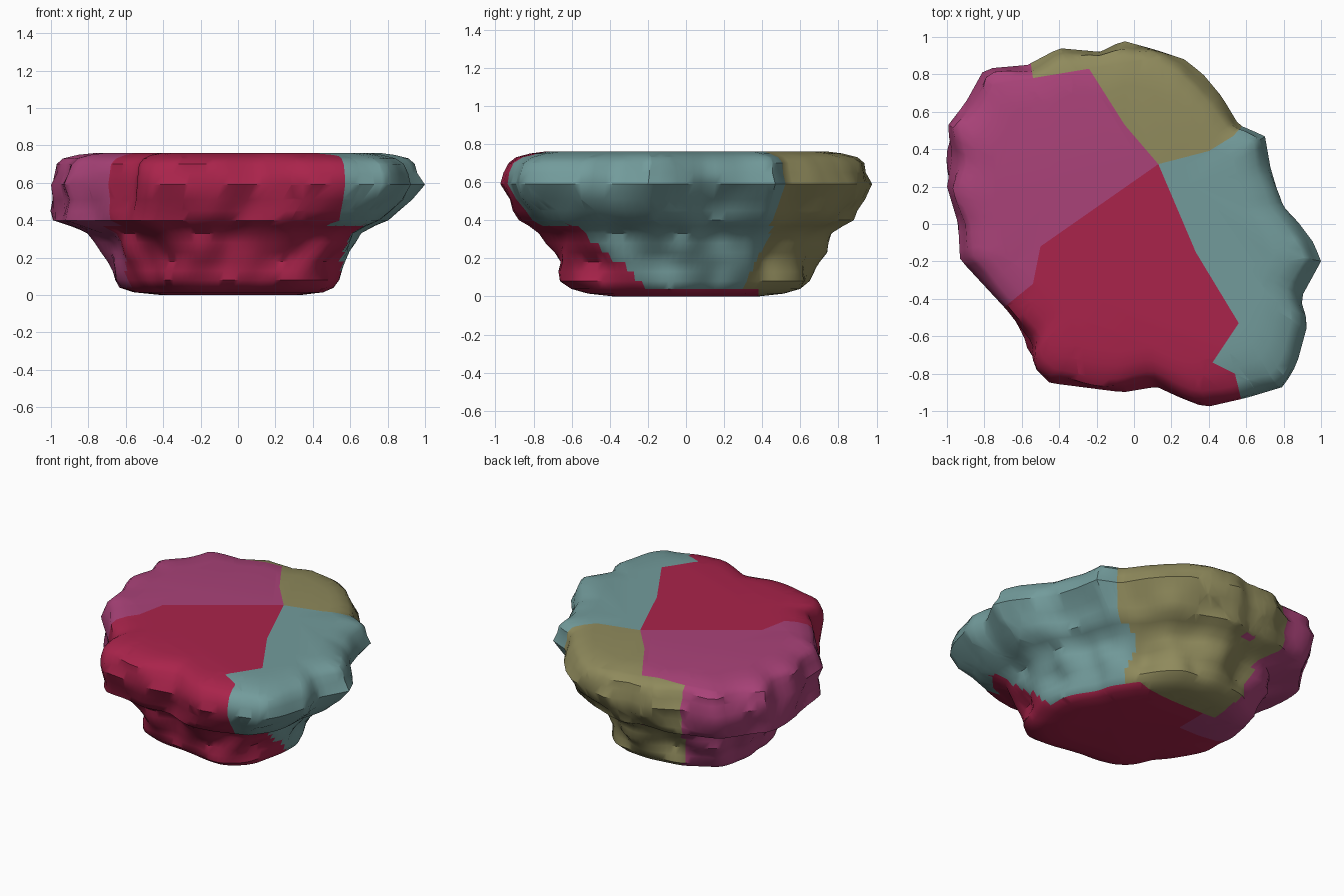
import bpy, bmesh, math
from mathutils import Vector, noise

cube = bpy.data.objects.get("Cube")
if cube:
    bpy.data.objects.remove(cube, do_unlink=True)

COLUMNS = 128
LEDGE = 0.38          # height where the wide slab meets the narrow foot
RED, PINK, TEAL, OLIVE = range(4)


def make_material(name, rgb):
    material = bpy.data.materials.new(name)
    material.use_nodes = True
    material.diffuse_color = (*rgb, 1)
    material.node_tree.nodes["Principled BSDF"].inputs["Base Color"].default_value = (*rgb, 1)
    return material


# Widest outline of the rock, seen from above
OUTLINE = [(1, -.2), (.96, -.1), (.87, .02), (.79, .1), (.73, .3), (.7, .47), (.56, .53),
           (.47, .68), (.37, .8), (.27, .88), (.12, .93), (-.06, .98), (-.18, .92),
           (-.4, .94), (-.57, .85), (-.8, .83), (-.9, .65), (-1, .52), (-.97, .37),
           (-1, .2), (-.94, 0), (-.93, -.19), (-.68, -.46), (-.54, -.64), (-.54, -.76),
           (-.45, -.85), (-.06, -.9), (.12, -.87), (.25, -.93), (.38, -.98), (.6, -.93),
           (.8, -.87), (.87, -.75), (.93, -.53), (.89, -.4)]

# Rings from the base up: height, x scale, y scale, x shift, bump size
RINGS = [(0, .38, .4, -.03, 0), (.015, .52, .54, -.04, 0), (.04, .59, .63, -.05, .02),
         (.08, .62, .68, -.05, .04), (.13, .63, .69, -.05, .06), (.18, .64, .7, -.05, .08),
         (.23, .67, .73, -.05, .08), (.28, .7, .75, -.05, .07), (.33, .74, .78, -.06, .06),
         (.37, .83, .85, -.07, .04), (.4, .91, .91, -.08, .03), (.45, .93, .94, -.06, .05),
         (.51, .96, .97, -.03, .04), (.59, 1, 1, 0, 0), (.65, .98, .98, 0, .03),
         (.7, .96, .96, -.01, .03), (.73, .92, .92, -.01, .02), (.75, .84, .84, -.01, .01),
         (.76, .76, .76, 0, 0)]

# Colour borders on the top, each running outward from one shared point
HUB = (.13, .32)
PINK_RED = [HUB, (-.5, -.12), (-.54, -.32), (-.7, -.45), (-1.3, -.55)]
RED_TEAL = [HUB, (.33, -.15), (.56, -.53), (.42, -.74), (.54, -.8), (.66, -1.3)]
TEAL_OLIVE = [HUB, (.4, .39), (.53, .47), (1.2, 1.2)]
OLIVE_PINK = [HUB, (-.05, .53), (-.24, .83), (-.54, .78), (-.62, 1.3)]
AREAS = {PINK: PINK_RED + [(-2, 2)] + OLIVE_PINK[:0:-1],
         TEAL: RED_TEAL + [(2, -2), (2, 2)] + TEAL_OLIVE[:0:-1],
         OLIVE: TEAL_OLIVE + [(0, 2)] + OLIVE_PINK[:0:-1]}


def sample_outline(angle):
    """Distance from the middle to the outline in one direction."""
    dx, dy = math.cos(angle), math.sin(angle)
    best = 0
    for (ax, ay), (bx, by) in zip(OUTLINE, OUTLINE[1:] + OUTLINE[:1]):
        ex, ey = bx - ax, by - ay
        det = dx * ey - dy * ex
        if abs(det) < 1e-9:
            continue
        distance = (ax * ey - ay * ex) / det
        along = (ax * dy - ay * dx) / det
        if -1e-6 <= along <= 1 + 1e-6:
            best = max(best, distance)
    return best


def inside(x, y, polygon):
    odd = False
    for (ax, ay), (bx, by) in zip(polygon, polygon[1:] + polygon[:1]):
        if (ay > y) != (by > y) and x < ax + (y - ay) * (bx - ax) / (by - ay):
            odd = not odd
    return odd


def pick_colour(face):
    x, y, z = face.calc_center_median_weighted()
    if z > LEDGE:
        for colour, polygon in AREAS.items():
            if inside(x, y, polygon):
                return colour
        return RED
    if z < .045:                                   # underside
        if y > .38 and x > -.35:
            return OLIVE
        return PINK if y > .15 and x < -.25 else RED
    if x > 0 and y < .3 + .5 * (z - .05):          # foot, left side
        return TEAL if y > -.2 - 1.2 * (z - .05) and x > .2 else RED
    if y > .1 and .81 * x + .59 * y > .03:         # foot, back
        return OLIVE
    return PINK if x < 0 and y > -.1 - .5 * z else RED


# Rock body lofted through the rings
angles = [math.tau * i / COLUMNS for i in range(COLUMNS)]
sharp = [sample_outline(a) for a in angles]
soft = [sum(sharp[(i + k) % COLUMNS] for k in range(-4, 5)) / 9 for i in range(COLUMNS)]
bm = bmesh.new()
loops = []
for z, sx, sy, shift, bump in RINGS:
    detail = max(0, min(1, (z - .2) / .35))
    ring = []
    for angle, rough, smooth in zip(angles, sharp, soft):
        radius = smooth + (rough - smooth) * detail
        x, y = math.cos(angle) * radius, math.sin(angle) * radius
        grow = 1 + bump * 1.3 * noise.noise(Vector((x * 4, y * 4, z * 7)))
        ring.append(bm.verts.new((x * sx * grow + shift, y * sy * grow, z)))
    loops.append(ring)
for low, high in zip(loops, loops[1:]):
    for i in range(COLUMNS):
        j = (i + 1) % COLUMNS
        bm.faces.new((low[i], low[j], high[j], high[i]))
bm.faces.new(loops[0][::-1])
bm.faces.new(loops[-1])

# Cut clean colour borders into the slab and the underside


def cut(low, high, start, normal):
    faces = [f for f in bm.faces if low <= f.calc_center_median().z <= high]
    geom = set(faces)
    for f in faces:
        geom.update(f.edges)
        geom.update(f.verts)
    bmesh.ops.bisect_plane(bm, geom=list(geom), plane_co=start, plane_no=normal, dist=1e-5)


for border in (PINK_RED, RED_TEAL, TEAL_OLIVE, OLIVE_PINK):
    for (ax, ay), (bx, by) in zip(border, border[1:]):
        cut(LEDGE, 1, (ax, ay, 0), (ay - by, bx - ax, 0))
for start, normal in (((0, .38, 0), (0, 1, 0)), ((0, .15, 0), (0, 1, 0)),
                      ((-.25, 0, 0), (1, 0, 0)), ((-.35, 0, 0), (1, 0, 0))):
    cut(-1, .045, start, normal)

for face in bm.faces:
    face.material_index = pick_colour(face)
bmesh.ops.recalc_face_normals(bm, faces=bm.faces)

mesh = bpy.data.meshes.new("rock")
bm.to_mesh(mesh)
bm.free()
for name, rgb in (("crimson red", (.40, .017, .07)), ("magenta pink", (.40, .055, .19)),
                  ("grey teal", (.17, .33, .33)), ("olive", (.275, .254, .107))):
    mesh.materials.append(make_material(name, rgb))
rock = bpy.data.objects.new("rock", mesh)
bpy.context.collection.objects.link(rock)
bpy.context.view_layer.objects.active = rock
rock.select_set(True)
bpy.ops.object.shade_smooth_by_angle(angle=math.radians(40))
